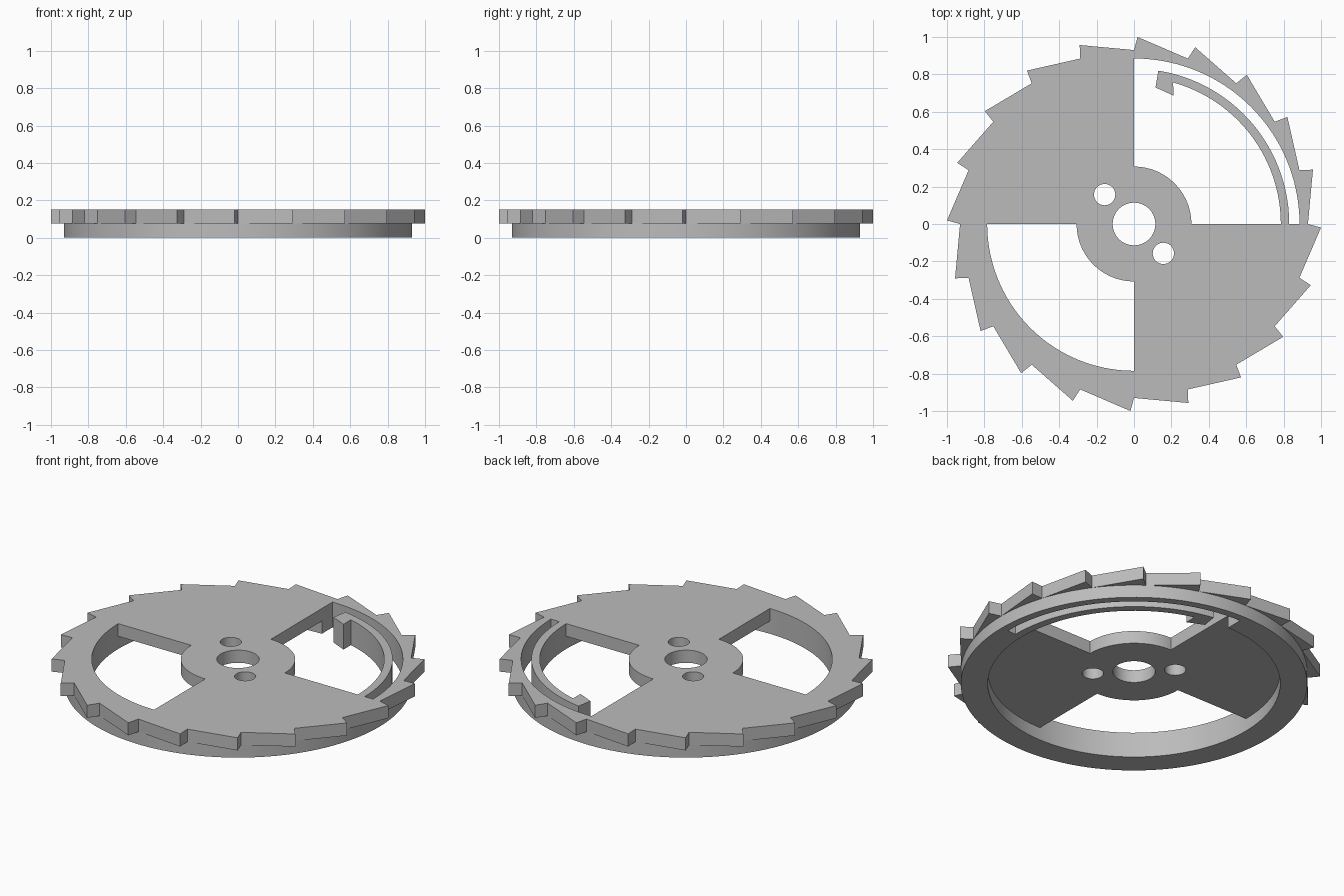
import bpy
import bmesh
from math import cos, sin, radians

cube = bpy.data.objects.get("Cube")
if cube:
    bpy.data.objects.remove(cube, do_unlink=True)

grey = bpy.data.materials.new("plain grey")
grey.use_nodes = True
grey.diffuse_color = (0.5, 0.5, 0.5, 1)
grey.node_tree.nodes["Principled BSDF"].inputs["Base Color"].default_value = (0.5, 0.5, 0.5, 1)

HEIGHT = 0.15
HALF = HEIGHT / 2
TEETH = 20
RIM_OUT, RIM_IN, SLOT_OUT = 0.93, 0.785, 0.885
HUB = 0.307


def polar(radius, angle):
    return radius * cos(radians(angle)), radius * sin(radians(angle))


def arc(radius, start, end, step=3):
    n = max(1, round(abs(end - start) / step))
    return [polar(radius, start + (end - start) * i / n) for i in range(n + 1)]


def circle(radius, x=0, y=0, step=3):
    return [(x + px, y + py) for px, py in arc(radius, 0, 360, step)[:-1]]


def sector(inner, outer, start):
    return arc(inner, start, start + 90) + arc(outer, start + 90, start)


def extrude_outline(name, loops, bottom, top):
    """Fill closed outlines (inner loops become holes) and extrude them."""
    curve = bpy.data.curves.new(name, 'CURVE')
    curve.dimensions = '2D'
    curve.fill_mode = 'BOTH'
    curve.extrude = (top - bottom) / 2
    for loop in loops:
        spline = curve.splines.new('POLY')
        spline.points.add(len(loop) - 1)
        for point, (x, y) in zip(spline.points, loop):
            point.co = (x, y, 0, 1)
        spline.use_cyclic_u = True
    source = bpy.data.objects.new(name + "_outline", curve)
    bpy.context.collection.objects.link(source)
    bpy.context.view_layer.update()
    depsgraph = bpy.context.evaluated_depsgraph_get()
    mesh = bpy.data.meshes.new_from_object(source.evaluated_get(depsgraph))
    bpy.data.objects.remove(source, do_unlink=True)

    # Weld caps to walls and set the height
    bm = bmesh.new()
    bm.from_mesh(mesh)
    bmesh.ops.remove_doubles(bm, verts=bm.verts, dist=0.0001)
    bmesh.ops.translate(bm, verts=bm.verts, vec=(0, 0, (bottom + top) / 2))
    bmesh.ops.recalc_face_normals(bm, faces=bm.faces)
    bm.to_mesh(mesh)
    bm.free()
    mesh.materials.clear()
    mesh.materials.append(grey)
    obj = bpy.data.objects.new(name, mesh)
    bpy.context.collection.objects.link(obj)
    bpy.ops.object.select_all(action='DESELECT')
    obj.select_set(True)
    bpy.context.view_layer.objects.active = obj
    bpy.ops.object.shade_smooth_by_angle(angle=radians(15))
    return obj


# Toothed plate with two quarter openings, a bore and two pin holes
teeth = []
for i in range(TEETH):
    angle = i * 360 / TEETH
    teeth += [polar(1.0, angle - 1.1), polar(RIM_OUT, angle)]
extrude_outline("ratchet_plate", [
    teeth,
    sector(HUB, SLOT_OUT, 0),
    sector(HUB, RIM_IN, 180),
    circle(0.114, step=6),
    circle(0.057, -0.157, 0.157, step=10),
    circle(0.057, 0.157, -0.157, step=10),
], HALF, HEIGHT)

# Rim below the plate, thinner beside the spring arm
extrude_outline("lower_rim", [
    circle(RIM_OUT),
    arc(SLOT_OUT, 0, 90) + arc(RIM_IN, 90, 360),
], 0, HALF)

# Curved spring arm ending in a hook
hook = [(0.115, 0.73), (0.21, 0.687)]
extrude_outline("spring_arm", [
    arc(0.83, 0, 81) + hook + arc(RIM_IN, 74.5, 0),
], 0, HEIGHT)
